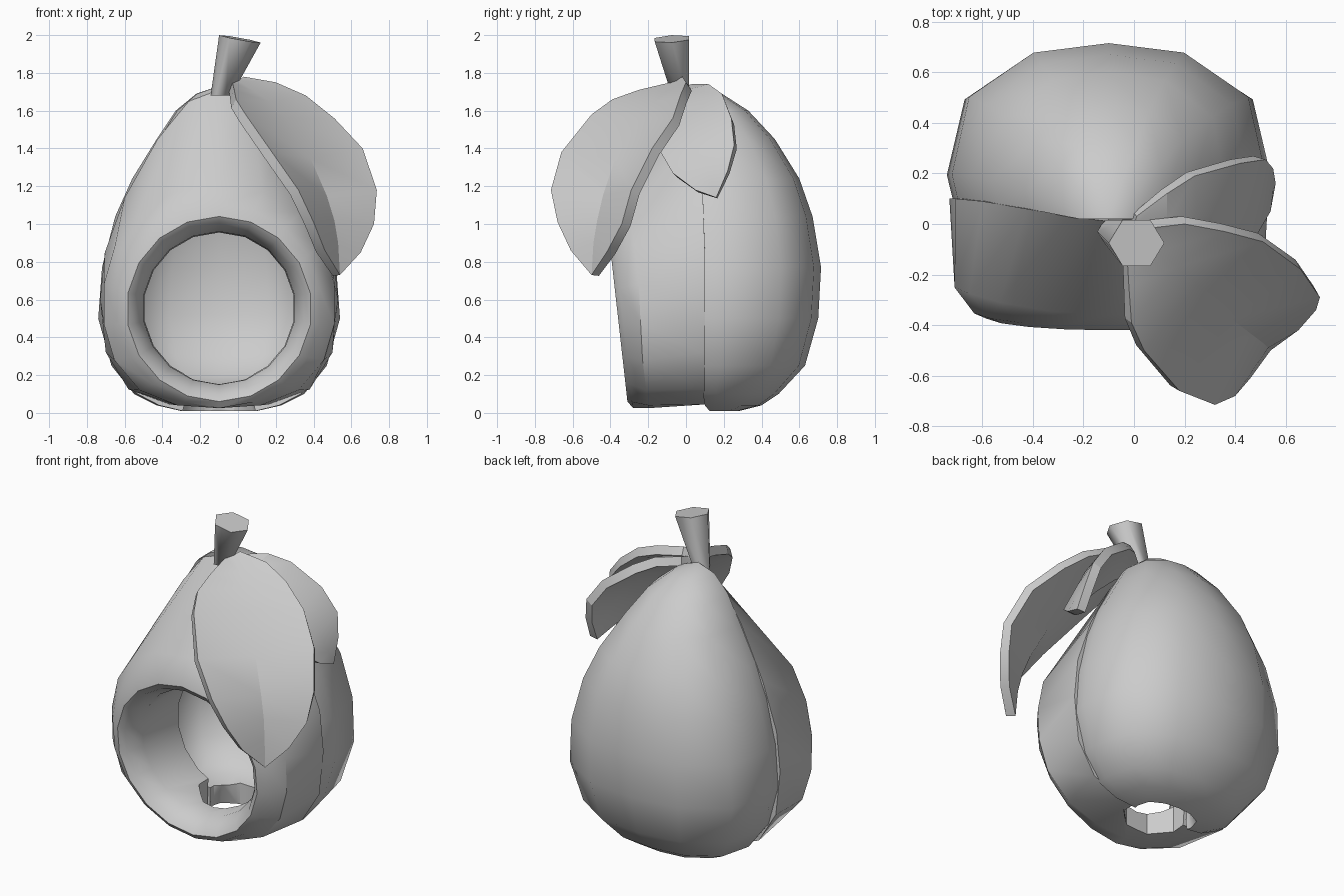
import bpy, bmesh, math

if "Cube" in bpy.data.objects:
    bpy.data.objects.remove(bpy.data.objects["Cube"])

CX = -0.1  # centre line of the pear body

grey = bpy.data.materials.new("light_grey")
grey.diffuse_color = (0.6, 0.6, 0.6, 1)
grey.use_nodes = True
grey.node_tree.nodes["Principled BSDF"].inputs["Base Color"].default_value = grey.diffuse_color


def loft(name, rows, closed=False, ring=False, caps=False):
    """Skin a list of point rows; closed wraps each row, ring wraps the rows."""
    bm = bmesh.new()
    vs = [[bm.verts.new(p) for p in r] for r in rows]
    n, m = len(rows), len(rows[0])
    for i in range(n if ring else n - 1):
        a, b = vs[i], vs[(i + 1) % n]
        for j in range(m if closed else m - 1):
            k = (j + 1) % m
            bm.faces.new((a[j], b[j], b[k], a[k]))
    if caps:
        bm.faces.new(vs[0])
        bm.faces.new(vs[-1])
    bmesh.ops.remove_doubles(bm, verts=bm.verts, dist=1e-4)
    if ring or caps:
        bmesh.ops.recalc_face_normals(bm, faces=bm.faces)
    me = bpy.data.meshes.new(name)
    bm.to_mesh(me)
    bm.free()
    ob = bpy.data.objects.new(name, me)
    bpy.context.collection.objects.link(ob)
    me.materials.append(grey)
    return ob


def apply(ob, mod):
    bpy.context.view_layer.objects.active = ob
    bpy.ops.object.modifier_apply(modifier=mod.name)


def thicken(ob, t):
    s = ob.modifiers.new("thickness", 'SOLIDIFY')
    s.thickness, s.offset = t, -1
    apply(ob, s)


def smooth(ob, angle):
    bpy.ops.object.select_all(action='DESELECT')
    bpy.context.view_layer.objects.active = ob
    ob.select_set(True)
    bpy.ops.object.shade_smooth_by_angle(angle=math.radians(angle))


# Back shell: half rings (height, half width, rearmost y, front edge y)
section = [(.96, 0), (1, .17), (.89, .66), (.48, .94), (0, 1)]
section += [(-u, v) for u, v in section[-2::-1]]
shell_rows = [(1.73, 0, .02, .02), (1.69, .12, .19, .02), (1.6, .23, .33, .04),
              (1.45, .33, .47, .06), (1.24, .46, .6, .08), (1.04, .55, .67, .09),
              (.77, .62, .715, .09), (.5, .64, .70, .09), (.25, .57, .63, .09),
              (.1, .45, .49, .09), (.04, .33, .40, .1), (.01, .2, .28, .125)]
shell = loft("back_shell", [[(CX + w * u, y0 + (y1 - y0) * v, z) for u, v in section]
                            for z, w, y1, y0 in shell_rows])
thicken(shell, .13)
smooth(shell, 50)


# Front hood with round doorway: closed rings of 18 points
def mirrored(half):
    return ([(CX + x, y, z) for x, y, z in half]
            + [(CX - x, y, z) for x, y, z in half[-2:0:-1]])


def circle(r, zc, y_low, y_high):
    pts = []
    for k in range(10):
        a = math.radians(-90 + 20 * k)
        f = (1 + math.sin(a)) / 2
        pts.append((r * math.cos(a), y_low + (y_high - y_low) * f, zc + r * math.sin(a)))
    return mirrored(pts)


joint = mirrored([(0, .1, .05), (.26, .1, .045), (.48, .1, .125), (.6, .1, .32), (.63, .1, .6),
                  (.605, .1, .85), (.5, .09, 1.14), (.325, .06, 1.45), (.16, .03, 1.65),
                  (0, .01, 1.71)])
brow = mirrored([(0, -.2, .025), (.22, -.2, .04), (.42, -.21, .12), (.555, -.23, .28),
                 (.61, -.24, .47), (.61, -.25, .68), (.55, -.275, .89), (.43, -.31, 1.06),
                 (.23, -.345, 1.17), (0, -.36, 1.2)])
hood = loft("front_hood", [joint, brow, circle(.54, .565, -.28, -.405),
                           circle(.49, .55, -.31, -.42), circle(.455, .55, -.285, -.395),
                           circle(.405, .555, -.2, -.28), circle(.4, .555, .11, .11)],
            closed=True, ring=True)

# Drain hole through the floor
bpy.ops.mesh.primitive_cylinder_add(vertices=8, radius=.2, depth=.5,
                                    location=(CX, .09, .1), rotation=(0, 0, math.pi / 8))
cutter = bpy.context.object
cutter.name = "floor_hole_cutter"
for part, angle in ((hood, 35), (shell, 50)):
    cut = part.modifiers.new("floor_hole", 'BOOLEAN')
    cut.operation, cut.object, cut.solver = 'DIFFERENCE', cutter, 'EXACT'
    apply(part, cut)
    smooth(part, angle)
bpy.data.objects.remove(cutter)

# Stem: leaning six-sided flare
stem_rows = []
for x, y, z, r, tilt in [(.01, -.075, 1.98, .11, .18), (-.09, -.03, 1.68, .055, 0)]:
    ring = []
    for k in range(6):
        a = k * math.pi / 3
        dx, dy = r * math.cos(a), r * math.sin(a) * .95
        ring.append((x + dx, y + dy, z - dx * tilt + dy * tilt * .3))
    stem_rows.append(ring)
stem = loft("stem", stem_rows, closed=True, caps=True)
smooth(stem, 65)

# Leaves: rows of front edge, midrib, back edge
large = [[(-.03, -.08, 1.75), (0, -.05, 1.76), (.03, -.02, 1.78)],
         [(-.02, -.25, 1.71), (.09, -.11, 1.7), (.2, 0, 1.75)],
         [(-.01, -.39, 1.66), (.17, -.17, 1.645), (.36, -.03, 1.68)],
         [(.04, -.5, 1.58), (.25, -.24, 1.56), (.51, -.07, 1.56)],
         [(.18, -.66, 1.38), (.385, -.375, 1.345), (.66, -.18, 1.4)],
         [(.32, -.715, 1.18), (.47, -.44, 1.15), (.735, -.29, 1.18)],
         [(.4, -.68, 1.01), (.51, -.47, 1.02), (.72, -.34, 1.0)],
         [(.46, -.61, .86), (.53, -.49, .9), (.65, -.42, .85)],
         [(.54, -.5, .73)] * 3]
small = [[(-.01, -.04, 1.72), (0, -.01, 1.73), (.01, .03, 1.74)],
         [(.1, -.1, 1.66), (.13, .01, 1.71), (.13, .12, 1.74)],
         [(.21, -.14, 1.56), (.25, .03, 1.63), (.24, .19, 1.69)],
         [(.37, -.14, 1.39), (.41, .05, 1.49), (.42, .24, 1.56)],
         [(.47, -.07, 1.27), (.5, .09, 1.35), (.52, .255, 1.42)],
         [(.54, .05, 1.18), (.55, .13, 1.22), (.55, .22, 1.28)],
         [(.56, .16, 1.14)] * 3]
for name, rows in (("large_leaf", large), ("small_leaf", small)):
    leaf = loft(name, rows)
    thicken(leaf, .055)
    smooth(leaf, 22)
